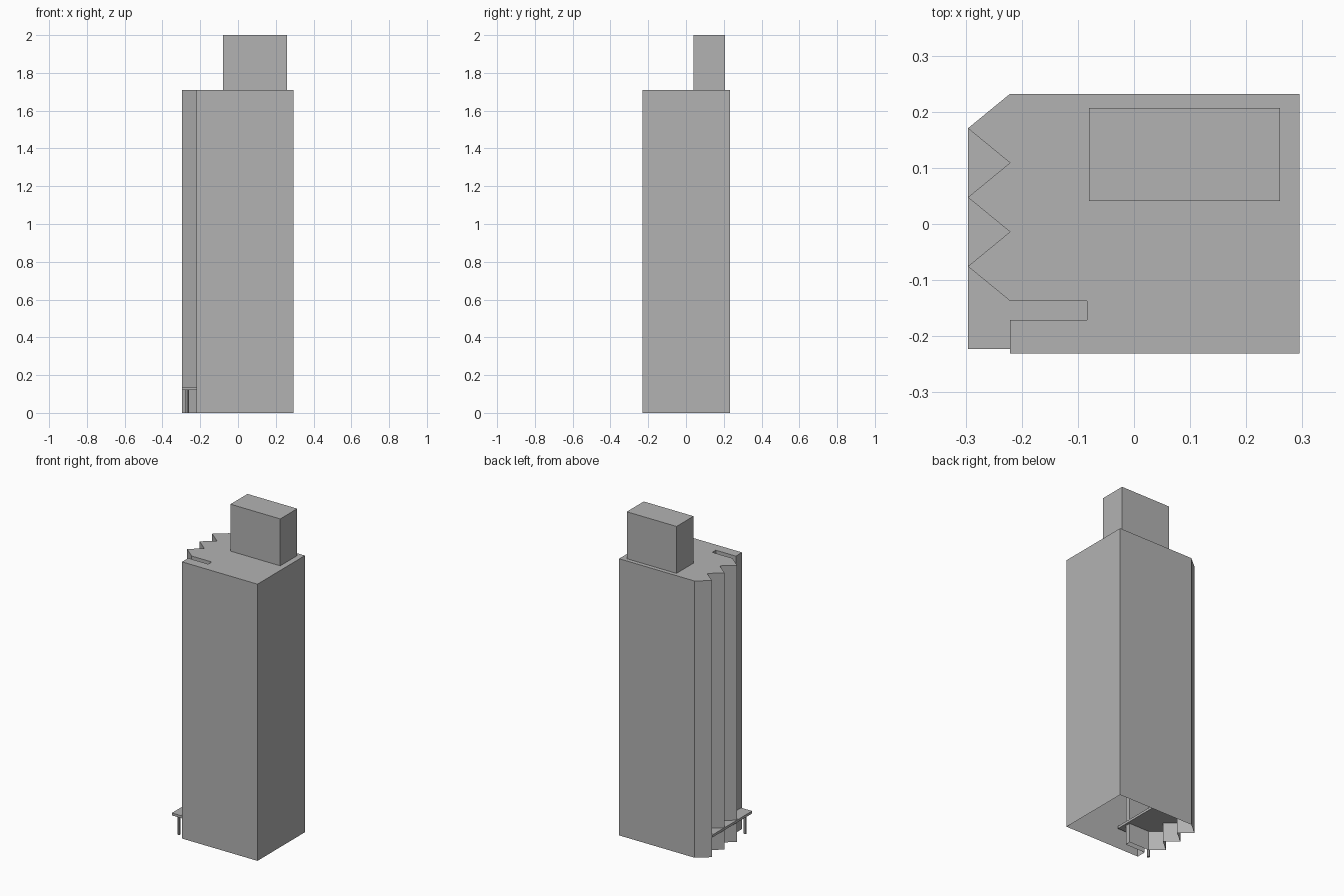
import bpy
import bmesh

cube = bpy.data.objects.get("Cube")
if cube:
    bpy.data.objects.remove(cube, do_unlink=True)

concrete = bpy.data.materials.new("concrete_grey")
concrete.use_nodes = True
GREY = (0.45, 0.45, 0.45, 1)
concrete.diffuse_color = GREY
concrete.node_tree.nodes["Principled BSDF"].inputs["Base Color"].default_value = GREY


def prism(name, outline, bottom, top, open_base=False):
    """Extrude a counter-clockwise outline into a flat-faced block."""
    bm = bmesh.new()
    low = [bm.verts.new((x, y, bottom)) for x, y in outline]
    high = [bm.verts.new((x, y, top)) for x, y in outline]
    for i in range(len(outline)):
        j = (i + 1) % len(outline)
        bm.faces.new((low[i], low[j], high[j], high[i]))
    bm.faces.new(high)
    if not open_base:
        bm.faces.new(low[::-1])
    mesh = bpy.data.meshes.new(name)
    bm.to_mesh(mesh)
    bm.free()
    mesh.materials.append(concrete)
    obj = bpy.data.objects.new(name, mesh)
    bpy.context.collection.objects.link(obj)
    return obj


def box(name, x0, x1, y0, y1, z0, z1):
    return prism(name, [(x0, y0), (x1, y0), (x1, y1), (x0, y1)], z0, z1)


# Tower shell: open underneath, folded bays on one side and a narrow slot
EAST, WEST, BAY = 0.295, -0.221, -0.296
FRONT, BACK, ROOF = -0.231, 0.232, 1.71
SLOT_END, SLOT_FRONT, SLOT_BACK = -0.084, -0.171, -0.137
FOLD = 0.0615
outline = [(EAST, FRONT), (EAST, BACK)]
for i in range(7):
    outline.append((WEST if i % 2 == 0 else BAY, BACK - FOLD * i))
outline[-1] = (WEST, SLOT_BACK)
outline += [(SLOT_END, SLOT_BACK), (SLOT_END, SLOT_FRONT),
            (WEST, SLOT_FRONT), (WEST, FRONT)]
prism("tower_shell", outline, 0, ROOF, open_base=True)

# Rooftop plant room
box("roof_block", -0.08, 0.26, 0.041, 0.207, ROOF, 2)

# Entrance canopy slab, running inside the shell, and its post
box("entrance_canopy", BAY, -0.07, -0.223, 0.17, 0.12, 0.135)
bpy.ops.mesh.primitive_cylinder_add(vertices=8, radius=0.009, depth=0.12,
                                    location=(-0.268, -0.195, 0.06))
post = bpy.context.object
post.name = "canopy_post"
post.data.materials.append(concrete)
